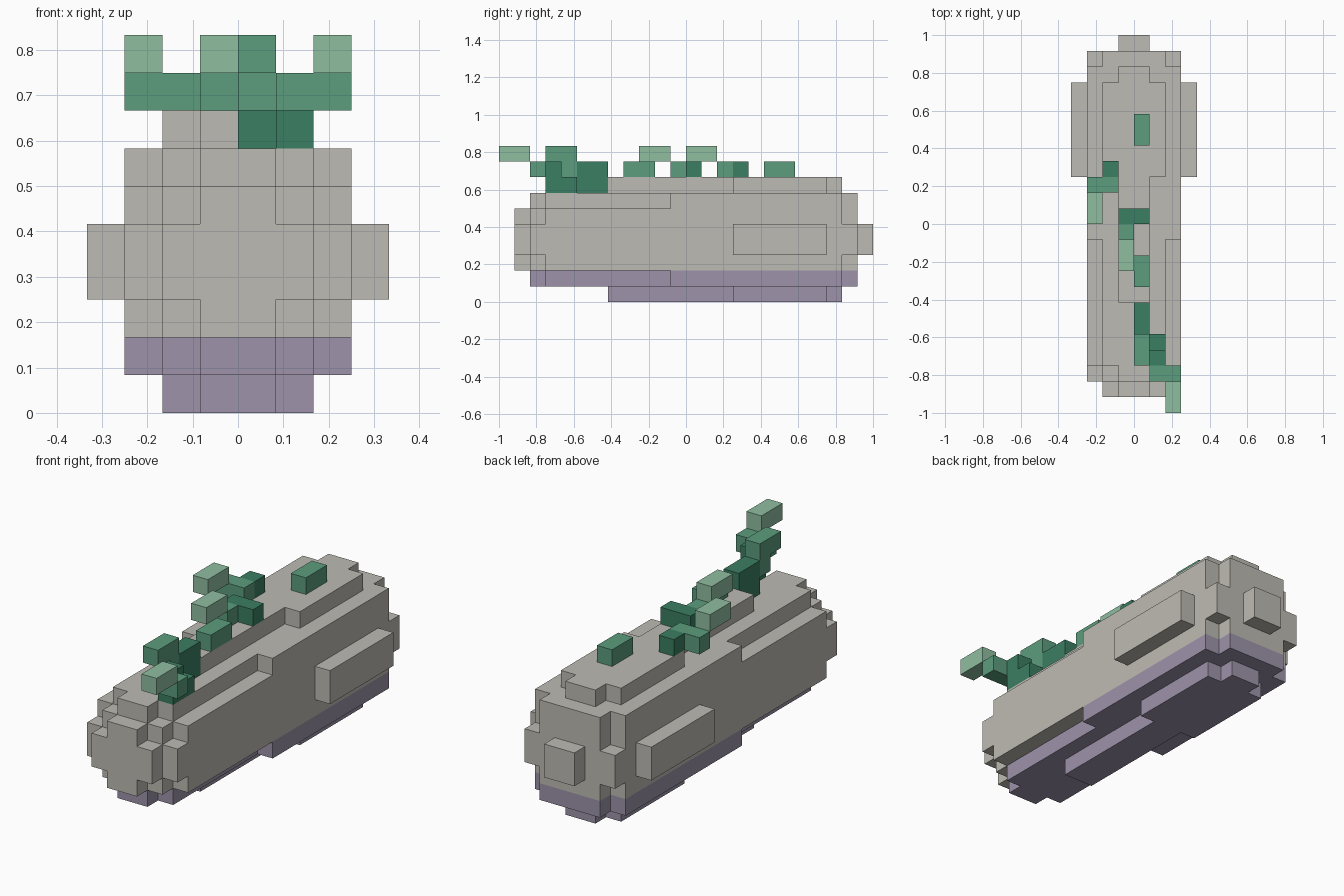
import bpy, bmesh, math
from mathutils import Vector
from itertools import product

U = 1 / 12  # size of one block

cube = bpy.data.objects.get("Cube")
if cube:
    bpy.data.objects.remove(cube, do_unlink=True)


def make_material(name, rgb):
    lin = [((c / 255 + 0.055) / 1.055) ** 2.4 for c in rgb] + [1]
    m = bpy.data.materials.new(name)
    m.use_nodes = True
    m.diffuse_color = lin
    bsdf = next(n for n in m.node_tree.nodes if n.type == 'BSDF_PRINCIPLED')
    bsdf.inputs["Base Color"].default_value = lin
    bsdf.inputs["Roughness"].default_value = 0.9
    return m


GREY = make_material("warm grey", (190, 187, 179))
PURPLE = make_material("dusty purple", (157, 148, 170))
DARK = make_material("dark green", (59, 126, 98))
MID = make_material("mid green", (92, 157, 126))
LIGHT = make_material("light green", (143, 190, 160))


def build(name, boxes):
    """Fill blocks from (material, x0, x1, y0, y1, z0, z1) and skin the outside."""
    cells = {}
    mats = []
    for mat, x0, x1, y0, y1, z0, z1 in boxes:
        if mat not in mats:
            mats.append(mat)
        for c in product(range(x0, x1), range(y0, y1), range(z0, z1)):
            cells[c] = mats.index(mat)
    bm = bmesh.new()
    verts = {}

    def vert(p):
        if p not in verts:
            verts[p] = bm.verts.new(Vector(p) * U)
        return verts[p]

    for c, index in cells.items():
        for axis, side in product(range(3), (0, 1)):
            n = list(c)
            n[axis] += 2 * side - 1
            if tuple(n) in cells:
                continue
            a, b = (axis + 1) % 3, (axis + 2) % 3
            corners = []
            for da, db in ((0, 0), (1, 0), (1, 1), (0, 1)):
                p = list(c)
                p[axis] += side
                p[a] += da
                p[b] += db
                corners.append(vert(tuple(p)))
            face = bm.faces.new(corners if side else corners[::-1])
            face.material_index = index
    # merge flat neighbouring squares of one colour
    bmesh.ops.dissolve_limit(bm, angle_limit=math.radians(1), verts=bm.verts[:],
                             edges=bm.edges[:], delimit={'MATERIAL'})
    mesh = bpy.data.meshes.new(name)
    bm.to_mesh(mesh)
    bm.free()
    for m in mats:
        mesh.materials.append(m)
    obj = bpy.data.objects.new(name, mesh)
    bpy.context.collection.objects.link(obj)
    return obj


# Body: stepped hull, mirrored in height about the middle layer
body = [
    (GREY, -1, 1, -11, 11, 2, 6),    # nose cross, upright
    (GREY, -2, 2, -11, 11, 3, 5),    # nose cross, wide
    (GREY, -2, 2, -10, 11, 2, 6),    # cheeks
    (GREY, -3, 3, -10, 11, 3, 5),    # middle band
    (GREY, -3, 3, -9, 10, 2, 6),     # flanks
]
for mat, outer, inner in ((GREY, 7, 6), (PURPLE, 0, 1)):
    body += [
        (mat, -1, 1, -10, 11, inner, inner + 1),
        (mat, -2, 2, -9, 11, inner, inner + 1),
        (mat, -3, 3, -1, 10, inner, inner + 1),
        (mat, -1, 1, -5, 10, outer, outer + 1),
        (mat, -2, 2, 3, 9, outer, outer + 1),
    ]
build("body", body)

# Side fins and tail stub
for side, x in (("left", 3), ("right", -4)):
    build("side_fin_" + side, [(GREY, x, x + 1, 3, 9, 3, 5)])
build("tail_stub", [(GREY, -1, 1, 11, 12, 3, 5)])

# Plants growing along the back
build("front_plant", [
    (DARK, 0, 1, -7, -5, 7, 9),
    (DARK, 1, 2, -9, -7, 7, 8),
    (DARK, 1, 2, -9, -8, 8, 9),
    (MID, 0, 1, -8, -7, 8, 9),
    (MID, 0, 1, -9, -7, 9, 10),
    (MID, 1, 3, -10, -9, 8, 9),
    (LIGHT, 2, 3, -12, -10, 9, 10),
])
build("middle_plant", [
    (DARK, -1, 1, 0, 1, 8, 9),
    (MID, -1, 0, -1, 0, 8, 9),
    (LIGHT, -1, 0, -3, -1, 9, 10),
])
build("side_plant", [
    (DARK, -2, -1, 3, 4, 8, 9),
    (MID, -3, -1, 2, 3, 8, 9),
    (LIGHT, -3, -2, 0, 2, 9, 10),
])
for name, y in (("front_sprout", -4), ("rear_sprout", 5)):
    build(name, [(MID, 0, 1, y, y + 2, 8, 9)])
